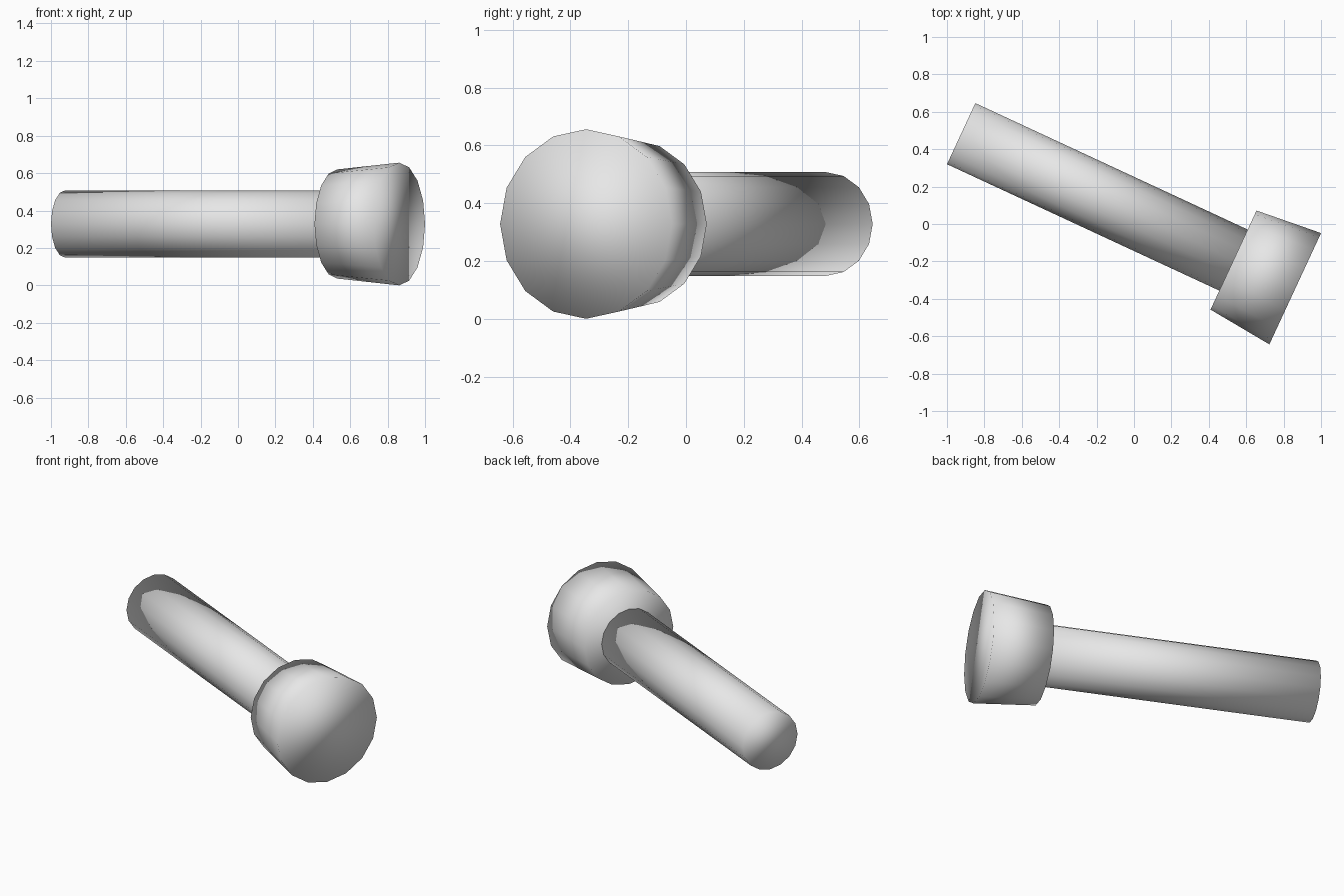
import bpy
from math import radians
from mathutils import Vector

default_cube = bpy.data.objects.get("Cube")
if default_cube:
    bpy.data.objects.remove(default_cube, do_unlink=True)

SIDES = 16
YAW = radians(-24.9)
CENTRE_Z = 0.328

# Single plain colour
grey = bpy.data.materials.new("light_grey")
grey.use_nodes = True
COLOUR = (0.8, 0.8, 0.8, 1.0)
grey.diffuse_color = COLOUR
grey.node_tree.nodes["Principled BSDF"].inputs["Base Color"].default_value = COLOUR


def tapered_cylinder(name, start, end, start_radius, end_radius):
    """Closed, fully smooth-shaded cylinder between two points in plan."""
    a = Vector((*start, CENTRE_Z))
    b = Vector((*end, CENTRE_Z))
    bpy.ops.mesh.primitive_cone_add(
        vertices=SIDES, radius1=start_radius, radius2=end_radius,
        depth=(b - a).length, location=(a + b) / 2,
        rotation=(0, radians(90), YAW))
    part = bpy.context.object
    part.name = name
    part.data.materials.append(grey)
    bpy.ops.object.shade_smooth()
    return part


# Long round shaft, butting against the back of the head
head_back = (0.532, -0.193)
tapered_cylinder("shaft", (-0.924, 0.483), head_back, 0.18, 0.18)

# Wider head, flaring towards its outer face
tapered_cylinder("head", head_back, (0.862, -0.346), 0.292, 0.328)
